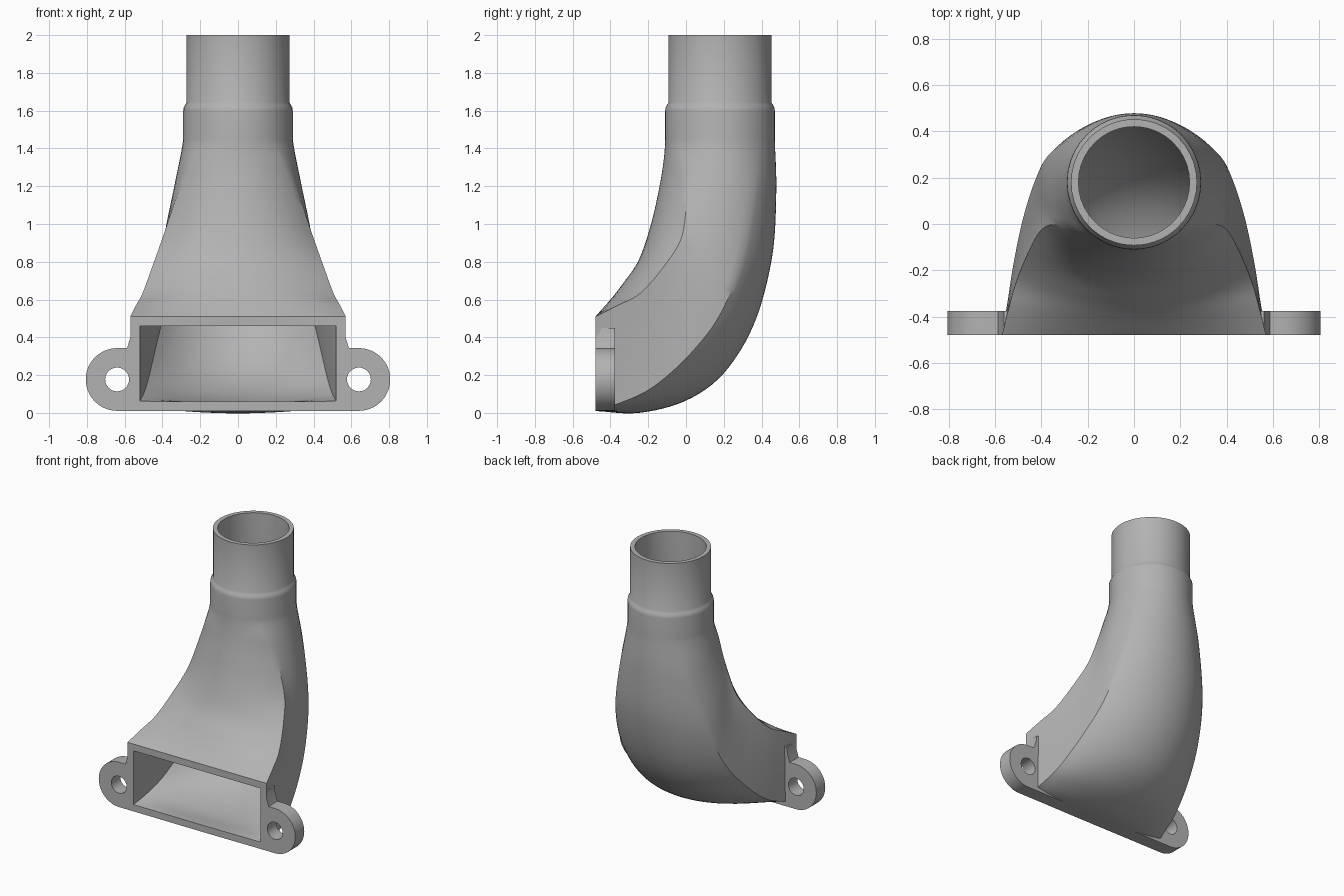
import bpy, bmesh, math
from mathutils import Vector

cube = bpy.data.objects.get("Cube")
if cube:
    bpy.data.objects.remove(cube, do_unlink=True)

grey = bpy.data.materials.new("light grey")
grey.use_nodes = True
colour = (0.45, 0.45, 0.45, 1)
grey.diffuse_color = colour
grey.node_tree.nodes["Principled BSDF"].inputs["Base Color"].default_value = colour

CENTRE_Y = 0.18
WALL = 0.05


def circle_station(z, r):
    """Circular section written in the same form as the duct stations."""
    k = r * math.sqrt(0.5)
    return [CENTRE_Y - r, z, k, CENTRE_Y - k, z, k, CENTRE_Y + k, z,
            CENTRE_Y + r, z, r - k]


# Duct stations: inner-bend centre (y, z), inner corner (x, y, z),
# outer corner (x, y, z), outer-bend centre (y, z), bulge of the side
stations = [
    [-.48, .51, .57, -.48, .51, .57, -.48, .012, -.48, .01, 0],
    [-.40, .60, .54, -.36, .57, .545, -.33, .06, -.25, .0, 0],
    [-.33, .69, .505, -.24, .635, .52, -.17, .14, .0, .065, 0],
    [-.25, .81, .45, -.11, .785, .48, .02, .31, .20, .21, 0],
    [-.185, 1.0, .395, -.02, .94, .43, .18, .52, .36, .47, .01],
    [-.14, 1.2, .32, .0, 1.16, .375, .29, .80, .455, .82, .035],
    [-.118, 1.34, .255, -.02, 1.32, .285, .36, 1.15, .478, 1.17, .06],
    circle_station(1.45, .29),
]


def spline(rows, steps):
    """Catmull-Rom interpolation through whole stations."""
    first = [2 * a - b for a, b in zip(rows[0], rows[1])]
    pts = [first] + rows + [circle_station(1.6, .29)]
    out = []
    for i in range(1, len(rows)):
        for j in range(steps):
            t = j / steps
            out.append([0.5 * (2 * b + (c - a) * t + (2 * a - 5 * b + 4 * c - d) * t * t
                               + (3 * b - a - 3 * c + d) * t ** 3)
                        for a, b, c, d in zip(*pts[i - 1:i + 3])])
    return out + [rows[-1]]


def arc(start, end, apex, n):
    """Circular arc from start through apex towards end (end left out)."""
    mid = (start + end) / 2
    along = end - start
    c = along.length / 2
    along.normalize()
    up = apex - mid
    s = max(up.length, 1e-4)
    up.normalize()
    radius = (c * c + s * s) / (2 * s)
    half = 2 * math.atan(s / c)
    pts = []
    for i in range(n):
        a = half * (2 * i / n - 1)
        pts.append(mid + along * radius * math.sin(a)
                   + up * (radius * math.cos(a) - radius + s))
    return pts


def section(row, inset=0.0, corner=1.0):
    a = Vector((0, *row[0:2]))
    p = Vector(row[2:5])
    q = Vector(row[5:8])
    b = Vector((0, *row[8:10]))
    if inset:
        ab, pq = (b - a).normalized() * inset, (q - p).normalized() * inset * corner
        side = Vector((inset * corner, 0, 0))
        a, b, p, q = a + ab, b - ab, p + pq - side, q - pq - side
    bulge = row[10] - inset * (1 - corner)
    flip = Vector((-1, 1, 1))
    side_mid = (p + q) / 2 + Vector((max(bulge, 0), 0, 0))
    return (arc(p * flip, p, a, 20) + arc(p, q, side_mid, 10)
            + arc(q, q * flip, b, 24) + arc(q * flip, p * flip, side_mid * flip, 10))


def finish(obj):
    obj.data.materials.clear()
    obj.data.materials.append(grey)
    bpy.ops.object.select_all(action='DESELECT')
    obj.select_set(True)
    bpy.context.view_layer.objects.active = obj
    bpy.ops.object.shade_smooth_by_angle(angle=math.radians(32))


# Hollow duct: outer skin up to the spigot, then the bore back down
rows = spline(stations, 6)
outer = [section(r) for r in rows]
inner = []
for i, r in enumerate(rows):
    t = i / (len(rows) - 1)
    inner.append(section(r, WALL, 1 + (math.sqrt(0.5) - 1) * t))
for z, r in ((1.60, .29), (1.615, .288), (1.63, .28), (1.645, .272), (2.0, .272)):
    outer.append(section(circle_station(z, r)))
inner.append(section(circle_station(2.0, .24)))

bm = bmesh.new()
loops = [[bm.verts.new(v) for v in ring] for ring in outer + inner[::-1]]
for k, ring in enumerate(loops):
    nxt = loops[(k + 1) % len(loops)]
    n = len(ring)
    for i in range(n):
        j = (i + 1) % n
        bm.faces.new((ring[i], ring[j], nxt[j], nxt[i]))
bmesh.ops.recalc_face_normals(bm, faces=bm.faces)
mesh = bpy.data.meshes.new("duct")
bm.to_mesh(mesh)
bm.free()
duct = bpy.data.objects.new("duct", mesh)
bpy.context.collection.objects.link(duct)
finish(duct)

# Mounting flange: rail under the mouth with a drilled ear on each side
EAR_X, EAR_Z, EAR_R, HOLE_R = .64, .177, .166, .063
half = [(.535, .05), (.535, .45), (.562, .45), (.567, .41), (.587, EAR_Z + EAR_R)]
for i in range(25):
    a = math.pi / 2 - math.pi * i / 24
    half.append((EAR_X + EAR_R * math.cos(a), EAR_Z + EAR_R * math.sin(a)))
outline = half + [(-x, z) for x, z in reversed(half)]
holes = [[(side * EAR_X + HOLE_R * math.cos(math.tau * i / 32),
           EAR_Z + HOLE_R * math.sin(math.tau * i / 32)) for i in range(32)]
         for side in (-1, 1)]

curve = bpy.data.curves.new("mounting_flange", 'CURVE')
curve.dimensions = '2D'
curve.fill_mode = 'BOTH'
curve.extrude = .0525
for pts in [outline] + holes:
    sp = curve.splines.new('POLY')
    sp.points.add(len(pts) - 1)
    for point, (x, z) in zip(sp.points, pts):
        point.co = (x, z, 0, 1)
    sp.use_cyclic_u = True
flange = bpy.data.objects.new("mounting_flange", curve)
bpy.context.collection.objects.link(flange)
flange.rotation_euler.x = math.pi / 2
flange.location.y = -.4275
bpy.ops.object.select_all(action='DESELECT')
flange.select_set(True)
bpy.context.view_layer.objects.active = flange
bpy.ops.object.convert(target='MESH')
finish(bpy.context.view_layer.objects.active)
